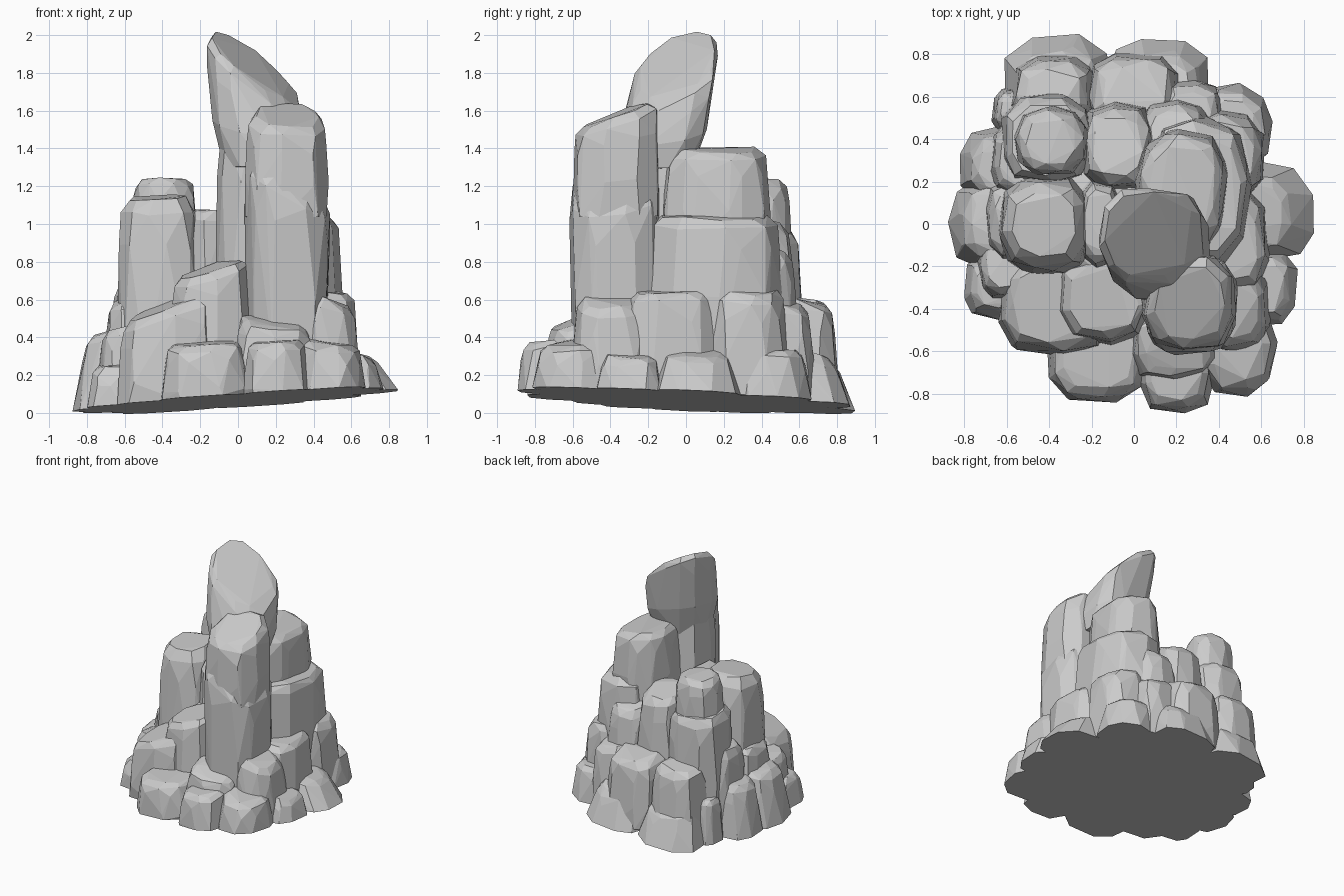
import bpy
import bmesh
import math
import random

cube = bpy.data.objects.get("Cube")
if cube:
    bpy.data.objects.remove(cube, do_unlink=True)

stone = bpy.data.materials.new("pale_grey_stone")
stone.use_nodes = True
grey = (0.6, 0.6, 0.6, 1)
stone.diffuse_color = grey
stone.node_tree.nodes["Principled BSDF"].inputs["Base Color"].default_value = grey

rng = random.Random(11)
rocks = []


def ground(x, y):
    """Height of the tilted flat underside."""
    return 0.066 + 0.065 * x - 0.042 * y


def rock(name, xs, ys, zs, slope=(0, 0), taper=0.92, shift=(0, 0), boxy=0.75,
         sides=9, crown=0.7, base=1):
    """Chiselled boulder: bulging irregular rings with a tilted top, wrapped in a convex hull."""
    cx, cy = sum(xs) / 2, sum(ys) / 2
    rx, ry = (xs[1] - xs[0]) / 2, (ys[1] - ys[0]) / 2
    rings = [(0, base), (0.35, 0.3 + 0.7 * taper if taper < 0.9 else 1),
             (0.74, taper), (0.92, taper * (0.6 + 0.45 * crown)), (1, taper * crown)]
    phase = rng.random()
    stretch = [rng.uniform(0.98, 1.05) for _ in range(sides)]
    bm = bmesh.new()
    for t, scale in rings:
        twist = phase + rng.uniform(-0.2, 0.2)
        for i in range(sides):
            a = math.tau * (i + twist + rng.uniform(-0.15, 0.15)) / sides
            c, s = math.cos(a), math.sin(a)
            k = scale * stretch[i] * rng.uniform(0.97, 1.02)
            dx = math.copysign(abs(c) ** boxy, c) * rx * k
            dy = math.copysign(abs(s) ** boxy, s) * ry * k
            top = zs[1] + slope[0] * dx + slope[1] * dy
            x, y = cx + dx + shift[0] * t, cy + dy + shift[1] * t
            z = zs[0] + t * (top - zs[0]) + rng.uniform(-0.015, 0.01)
            bm.verts.new((x, y, max(z, ground(x, y))))
    bmesh.ops.convex_hull(bm, input=bm.verts)
    loose = [v for v in bm.verts if not v.link_faces]
    bmesh.ops.delete(bm, geom=loose, context="VERTS")
    bmesh.ops.dissolve_limit(bm, angle_limit=math.radians(4),
                             verts=bm.verts, edges=bm.edges)
    bmesh.ops.recalc_face_normals(bm, faces=bm.faces)
    mesh = bpy.data.meshes.new(name)
    bm.to_mesh(mesh)
    bm.free()
    mesh.materials.append(stone)
    obj = bpy.data.objects.new(name, mesh)
    bpy.context.collection.objects.link(obj)
    rocks.append(obj)


# Hidden core that closes the underside and the gaps between boulders
rock("core_lower", (-.68, .62), (-.68, .7), (-.1, .32), boxy=1, sides=16)
rock("core_upper", (-.53, .48), (-.47, .53), (0, .75), boxy=1, sides=16, taper=.84)

# Tall leaning spire and its supporting columns
rock("spire_tip", (-.11, .38), (-.39, .07), (1.3, 1.84), (-.72, .42), 1,
     (-.06, .11), crown=.84, base=.85, sides=11)
rock("spire_column", (-.11, .28), (-.34, .06), (.4, 1.5), (-.3, 0), .97)
rock("front_column_cap", (.05, .48), (-.6, -.14), (1.05, 1.58), (-.1, .38), .98, crown=.76)
rock("front_column", (.04, .49), (-.61, -.14), (.3, 1.24), (-.6, .1), 1, crown=.85, base=.94)
rock("rear_column_cap", (.01, .44), (-.13, .44), (.9, 1.4), (-.08, 0), .94, crown=.78)
rock("rear_column_shoulder", (.06, .55), (-.22, .51), (.4, 1.05), (-.1, 0), .93, crown=.85)

# Left cluster of columns
rock("left_column", (-.64, -.14), (-.26, .25), (.2, 1.14), (.03, .05), .85, (-.03, 0))
rock("left_rear_cap", (-.56, -.22), (.23, .55), (.8, 1.24), (0, -.06), .96)
rock("left_rear_column", (-.63, -.19), (.18, .61), (.2, .97), (0, -.1), .97, crown=.8)
rock("inner_column", (-.26, -.06), (-.21, .22), (.5, 1.07), crown=.8)
rock("inner_rear_column", (-.25, .1), (.15, .58), (.4, 1.03), (0, -.2))
rock("rear_step", (.02, .36), (.28, .59), (.3, .88), (0, -.3))

# Middle tier of boulders
rock("front_left_boulder", (-.64, -.08), (-.62, -.13), (0, .57), (.38, .1), .93, crown=.8)
rock("front_middle_boulder", (-.37, .08), (-.57, -.13), (.2, .77), (.3, .1), .92, crown=.78)
rock("front_ledge", (-.02, .4), (-.74, -.4), (.2, .49), (-.15, .2))
rock("right_front_boulder", (.3, .65), (-.6, -.2), (.1, .6), (-.35, 0))
rock("right_boulder", (.2, .64), (-.35, .19), (.1, .65), (-.1, 0), crown=.78)
rock("right_rear_boulder", (.2, .62), (.1, .54), (.1, .65), (-.15, -.05), crown=.78)
rock("rear_right_boulder", (.1, .42), (.35, .68), (.05, .58), (-.1, -.2))
rock("rear_boulder", (-.22, .22), (.42, .81), (.05, .59), (0, -.15))
rock("rear_left_boulder", (-.58, -.18), (.42, .8), (.05, .6), (0, -.15))
rock("left_rear_boulder", (-.68, -.42), (.12, .48), (.1, .68), (.2, 0))
rock("left_boulder", (-.71, -.42), (-.18, .22), (.1, .6), (.2, 0))

# Low boulders around the foot
rock("foot_front_left", (-.41, .07), (-.84, -.38), (0, .37), (.05, .05), .92, crown=.76)
rock("foot_front", (.02, .38), (-.89, -.5), (0, .38), (0, .1), .9, crown=.76)
rock("foot_front_right", (.3, .67), (-.82, -.36), (0, .37), (-.1, .1), .91, boxy=.9)
rock("foot_right_front", (.4, .77), (-.48, -.12), (0, .31), (-.2, 0), .87, crown=.76)
rock("foot_right", (.41, .86), (-.18, .3), (0, .33), (-.25, 0), .8, (-.06, 0), .9)
rock("foot_right_rear", (.27, .65), (.24, .66), (-.05, .34), (-.1, 0), .88, boxy=.9)
rock("foot_rear_right", (-.13, .36), (.48, .88), (-.1, .32), (0, -.3), .86, (0, -.04))
rock("foot_rear_left", (-.62, -.1), (.48, .89), (-.1, .3), (0, -.3), .86, (0, -.04), .85)
rock("foot_left_pebble", (-.67, -.45), (.42, .64), (-.1, .34), taper=.88)
rock("foot_left_rear", (-.83, -.48), (.08, .46), (-.1, .42), (.2, 0), .88, (.03, 0), .9)
rock("foot_left", (-.87, -.48), (-.21, .22), (-.1, .44), (.25, 0), .87, (.03, 0))
rock("foot_left_front", (-.8, -.48), (-.45, -.13), (-.1, .25), (.1, .1), .9)
rock("left_front_step", (-.74, -.48), (-.36, 0), (0, .45), (.3, 0), .92)

# Soften shallow facets while keeping the chiselled edges
for obj in bpy.context.view_layer.objects:
    obj.select_set(obj in rocks)
bpy.context.view_layer.objects.active = rocks[0]
bpy.ops.object.shade_smooth_by_angle(angle=math.radians(20))
